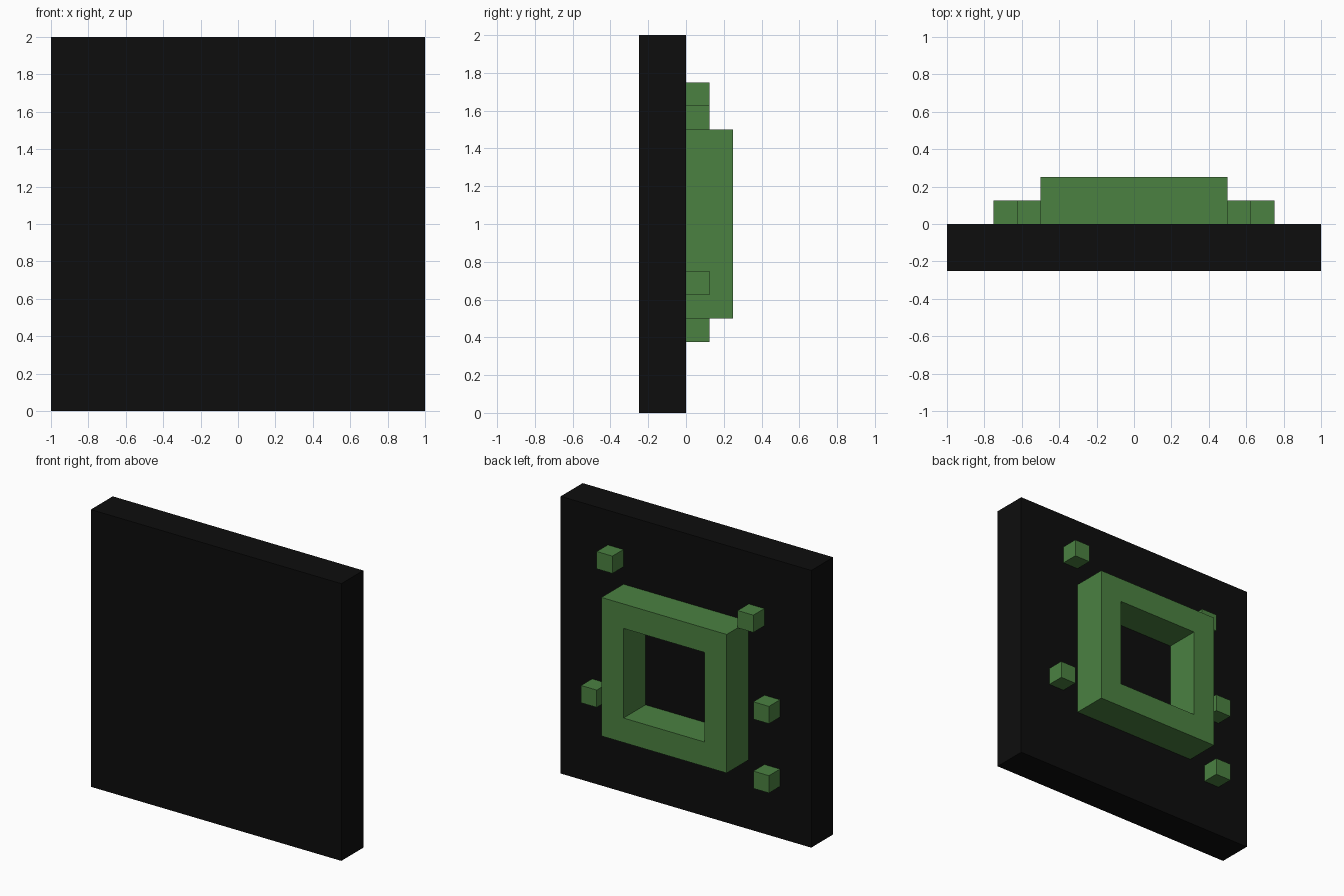
import bpy, bmesh
from mathutils import Matrix, Vector

if "Cube" in bpy.data.objects:
    bpy.data.objects.remove(bpy.data.objects["Cube"], do_unlink=True)


def make_material(name, rgb):
    mat = bpy.data.materials.new(name)
    mat.use_nodes = True
    colour = (*rgb, 1.0)
    mat.diffuse_color = colour
    mat.node_tree.nodes["Principled BSDF"].inputs["Base Color"].default_value = colour
    return mat


black = make_material("black", (0.004, 0.004, 0.004))
green = make_material("leaf green", (0.07, 0.22, 0.053))


def box(name, low, high, mat, hole_margin=0):
    """Box between two corners; hole_margin cuts a square hole along y."""
    low, high = Vector(low), Vector(high)
    size = high - low
    bm = bmesh.new()
    bmesh.ops.create_cube(bm, size=1, matrix=Matrix.Translation((low + high) / 2)
                          @ Matrix.Diagonal((*size, 1)))
    if hole_margin:
        bm.normal_update()
        caps = [f for f in bm.faces if abs(f.normal.y) > 0.9]
        bmesh.ops.inset_individual(bm, faces=caps, thickness=hole_margin)
        rims = [e for f in caps for e in f.edges]
        bmesh.ops.delete(bm, geom=caps, context='FACES_ONLY')
        bmesh.ops.bridge_loops(bm, edges=rims)
        bmesh.ops.recalc_face_normals(bm, faces=bm.faces)
    mesh = bpy.data.meshes.new(name)
    bm.to_mesh(mesh)
    bm.free()
    mesh.materials.append(mat)
    obj = bpy.data.objects.new(name, mesh)
    bpy.context.collection.objects.link(obj)
    return obj


# Square slab
box("back_panel", (-1, -0.25, 0), (1, 0, 2), black)

# Raised square frame with an open centre
box("square_frame", (-0.5, 0, 0.5), (0.5, 0.25, 1.5), green, hole_margin=0.25)

# Small cubes scattered around the frame, given by their lower x and z corner
s = 0.125
for i, (x, z) in enumerate([(0.5, 1.625), (-0.625, 1.5), (0.625, 0.625),
                            (-0.75, 0.875), (-0.75, 0.375)], 1):
    box(f"small_cube_{i}", (x, 0, z), (x + s, s, z + s), green)
